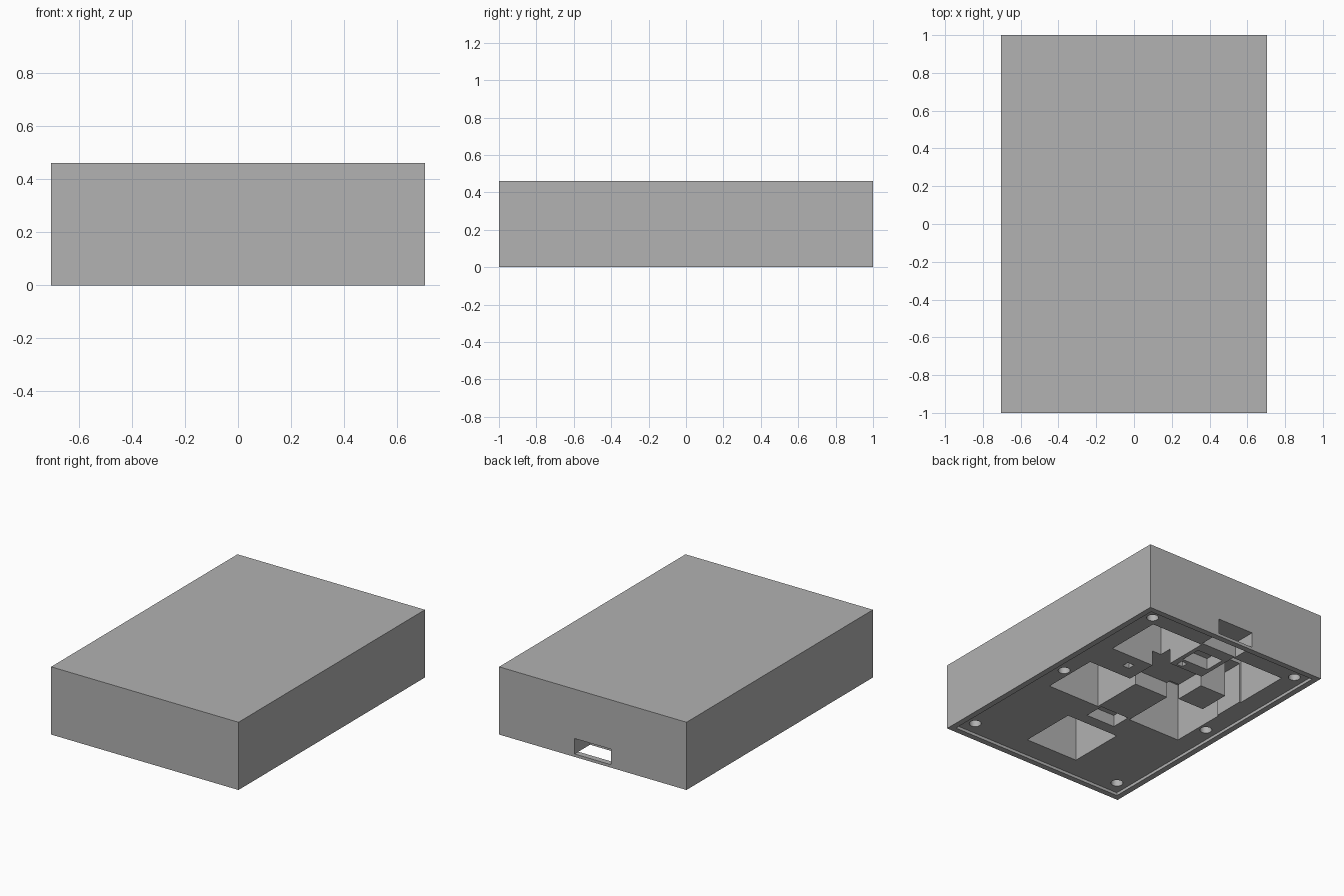
import bpy

if "Cube" in bpy.data.objects:
    bpy.data.objects.remove(bpy.data.objects["Cube"])

grey = bpy.data.materials.new("plain_grey")
grey.diffuse_color = (0.445, 0.445, 0.445, 1)
grey.use_nodes = True
grey.node_tree.nodes["Principled BSDF"].inputs["Base Color"].default_value = grey.diffuse_color

FLOOR = 0.02      # underside inside the rim
SHALLOW = 0.125   # ceiling of the cable and board recesses
DEEP = 0.42       # ceiling of the switch pockets


def box(name, x0, x1, y0, y1, z0, z1):
    bpy.ops.mesh.primitive_cube_add(
        size=1, location=((x0 + x1) / 2, (y0 + y1) / 2, (z0 + z1) / 2))
    ob = bpy.context.object
    ob.name = name
    ob.scale = (x1 - x0, y1 - y0, z1 - z0)
    bpy.ops.object.transform_apply(location=True, rotation=False, scale=True)
    return ob


case = box("case", -0.704, 0.704, -1, 1, 0, 0.46)
case.data.materials.append(grey)
cutters = []


def cut(name, x0, x1, y0, y1, top, bottom=-0.1):
    cutters.append(box(name, x0, x1, y0, y1, bottom, top))


# recess for the base plate, leaving a thin rim
cut("plate_recess", -0.664, 0.664, -0.96, 0.96, FLOOR)

# five square switch pockets
for cx, cy in ((-0.33, 0.62), (0.33, 0.62), (-0.33, 0), (0.33, 0), (0, -0.61)):
    cut("switch_pocket", cx - 0.2, cx + 0.2, cy - 0.2, cy + 0.2, DEEP)

# board recess in the middle and the shallow ones around it
cut("board_recess", -0.2, 0.2, 0.17, 0.51, SHALLOW)
cut("back_small_recess", -0.1, 0.1, 0.6, 0.75, 0.1)
cut("front_small_recess", -0.11, 0.11, -0.33, -0.19, 0.1)
cut("wire_channel", -0.52, -0.4, 0.15, 0.45, 0.3)
cut("pin_slot_side", 0.29, 0.34, 0.295, 0.345, 0.1)
cut("pin_slot_middle", 0.045, 0.09, 0.53, 0.575, 0.1)

# plug opening through the back wall, above the rim
cut("plug_opening", -0.136, 0.136, 0.835, 1.1, SHALLOW, FLOOR)

# six screw holes
for sx in (-0.585, 0.585):
    for sy in (-0.865, 0.01, 0.88):
        bpy.ops.mesh.primitive_cylinder_add(
            vertices=24, radius=0.038, depth=0.35, location=(sx, sy, 0.075))
        bpy.context.object.name = "screw_hole"
        cutters.append(bpy.context.object)

# carve everything out of the case
for c in cutters:
    mod = case.modifiers.new(c.name, 'BOOLEAN')
    mod.operation = 'DIFFERENCE'
    mod.solver = 'EXACT'
    mod.object = c
bpy.ops.object.select_all(action='DESELECT')
bpy.context.view_layer.objects.active = case
case.select_set(True)
for mod in list(case.modifiers):
    bpy.ops.object.modifier_apply(modifier=mod.name)
for c in cutters:
    bpy.data.objects.remove(c)
bpy.ops.object.shade_smooth_by_angle()
